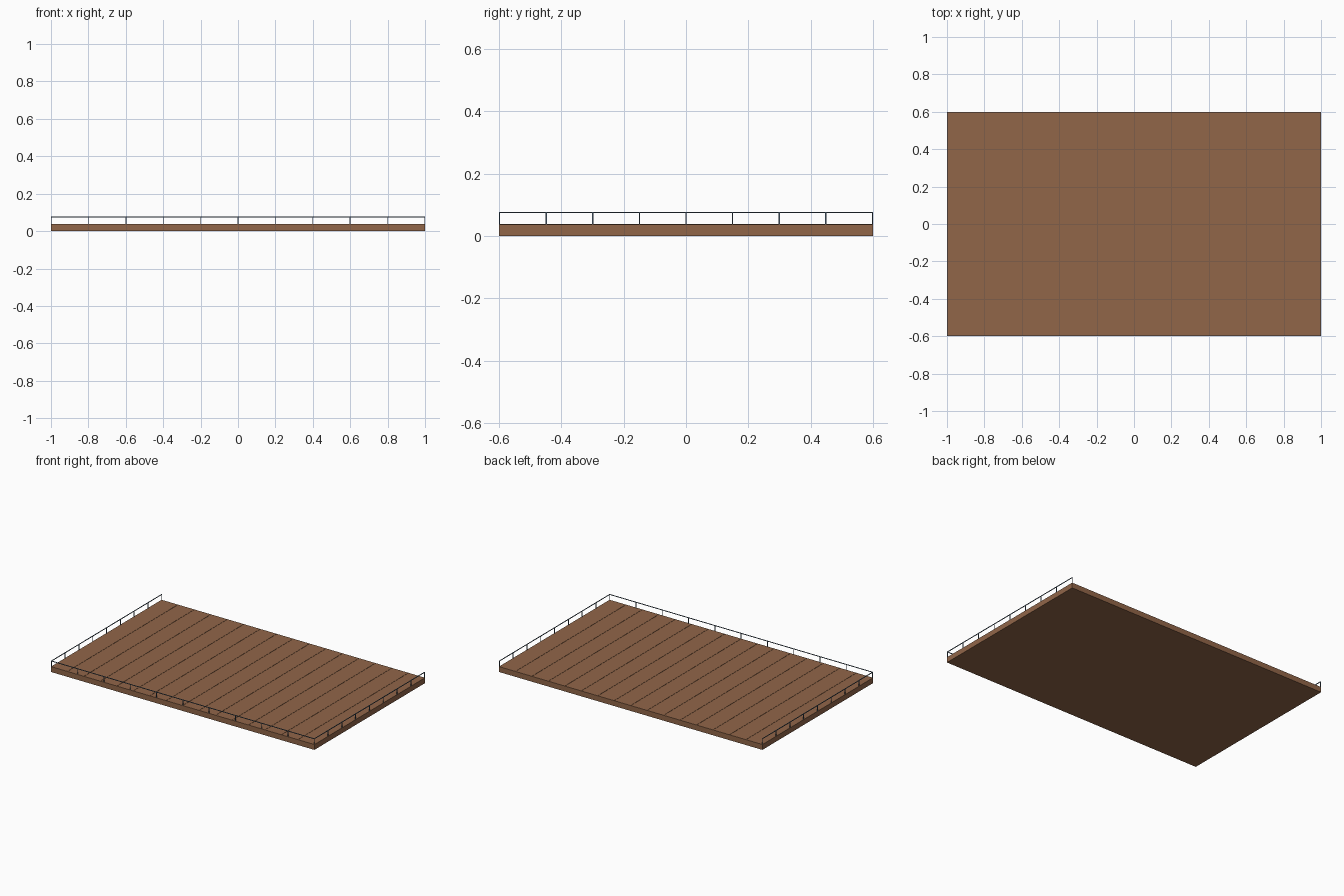
import bpy

if "Cube" in bpy.data.objects:
    bpy.data.objects.remove(bpy.data.objects["Cube"])

def material(name, rgb):
    m = bpy.data.materials.new(name)
    m.diffuse_color = (*rgb, 1)
    m.use_nodes = True
    m.node_tree.nodes["Principled BSDF"].inputs["Base Color"].default_value = m.diffuse_color
    return m

wood = material("wood_brown", (0.284, 0.133, 0.066))
metal = material("slate_blue_metal", (0.085, 0.135, 0.195))

def box(name, centre, size, mat):
    bpy.ops.mesh.primitive_cube_add(size=1, location=centre)
    o = bpy.context.object
    o.name = name
    o.scale = size
    bpy.ops.object.transform_apply(location=False, rotation=False, scale=True)
    o.data.materials.append(mat)
    return o

W, D, H = 2.0, 1.195, 0.037    # deck size
TOP = 0.077                    # top of railing
T = 0.004                      # bar thickness
ex, ey = W / 2 - T / 2, 0.6 - T / 2

# Deck slab
box("deck", (0, 0, H / 2), (W, 1.2, H), wood)

# Thin seams between the planks, running front to back
for i in range(1, 16):
    box(f"plank_seam_{i}", (-1 + i * 0.125, 0, H + 0.0005),
        (0.0015, D, 0.002), wood)

# Handrails on the front, left and right; the back stays open
rail_z = TOP - T / 2
box("front_rail", (0, -ey, rail_z), (W, T, T), metal)
for side, name in ((-1, "left"), (1, "right")):
    box(f"{name}_rail", (side * ex, 0, rail_z), (T, 1.2, T), metal)

# Railing posts
post_h = TOP - T - H
post_z = H + post_h / 2
for i in range(1, 10):
    box(f"front_post_{i}", (-ex + i * 2 * ex / 10, -ey, post_z), (T, T, post_h), metal)
for side, name in ((-1, "left"), (1, "right")):
    for i in range(9):
        box(f"{name}_post_{i}", (side * ex, -ey + i * 2 * ey / 8, post_z),
            (T, T, post_h), metal)
